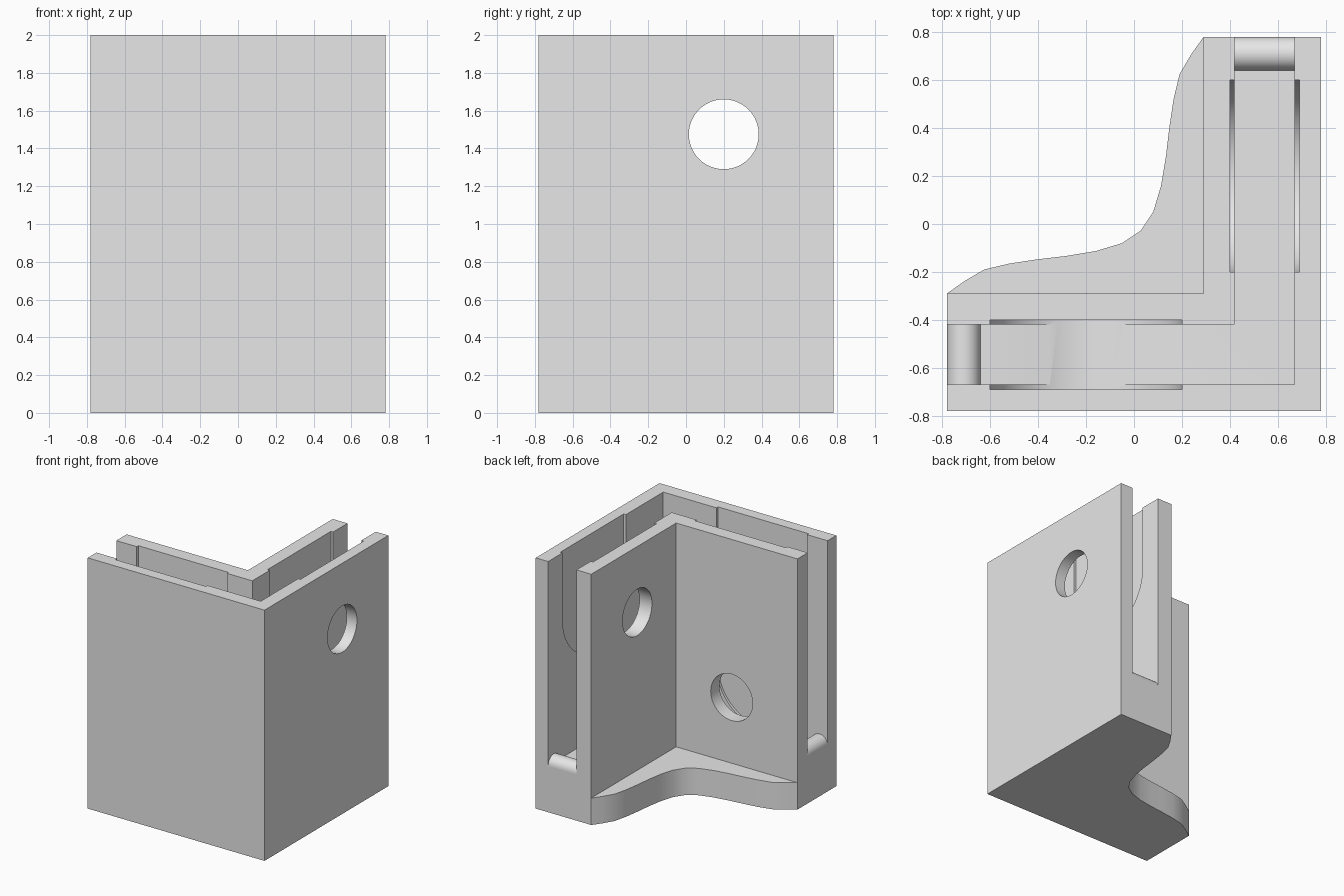
import bpy, bmesh
from math import pi, cos, sin

if "Cube" in bpy.data.objects:
    bpy.data.objects.remove(bpy.data.objects["Cube"])

HALF, HEIGHT = 0.78, 2.0
INNER, SLOT_IN, SLOT_OUT = 0.29, 0.42, 0.67   # wall faces measured from the centre
BASE_TOP, SLOT_FLOOR = 0.215, 0.37

grey = bpy.data.materials.new("plain_grey")
grey.use_nodes = True
colour = (0.8, 0.8, 0.8, 1)
grey.diffuse_color = colour
grey.node_tree.nodes["Principled BSDF"].inputs["Base Color"].default_value = colour


# Directions for extruding an outline (u, v) along w
def upright(u, v, w):
    return (u, v, w)


def side_arm(u, v, w):
    return (w, u, v)


def front_arm(u, v, w):
    return (-u, -w, v)


def prism(name, outline, low, high, place=upright):
    bm = bmesh.new()
    ends = [[bm.verts.new(place(u, v, w)) for u, v in outline] for w in (low, high)]
    bm.faces.new(ends[0])
    bm.faces.new(ends[1])
    n = len(outline)
    for i in range(n):
        j = (i + 1) % n
        bm.faces.new((ends[0][i], ends[0][j], ends[1][j], ends[1][i]))
    bmesh.ops.recalc_face_normals(bm, faces=bm.faces)
    mesh = bpy.data.meshes.new(name)
    bm.to_mesh(mesh)
    bm.free()
    mesh.materials.append(grey)
    obj = bpy.data.objects.new(name, mesh)
    bpy.context.collection.objects.link(obj)
    return obj


def select(obj):
    bpy.ops.object.select_all(action='DESELECT')
    obj.select_set(True)
    bpy.context.view_layer.objects.active = obj


def cut(target, cutter):
    mod = target.modifiers.new("cut", 'BOOLEAN')
    mod.operation = 'DIFFERENCE'
    mod.solver = 'EXACT'
    mod.object = cutter
    select(target)
    bpy.ops.object.modifier_apply(modifier=mod.name)
    bpy.data.objects.remove(cutter)


def arc(cu, cv, radius, start, end, steps):
    return [(cu + radius * cos(start + (end - start) * i / steps),
             cv + radius * sin(start + (end - start) * i / steps))
            for i in range(steps + 1)]


# Block with a wavy back edge, symmetric about the diagonal
wave = [(-HALF, -INNER), (-.71, -.24), (-.625, -.19), (-.52, -.165), (-.4, -.147),
        (-.28, -.133), (-.16, -.113), (-.05, -.08), (.028, -.028)]
wave += [(-y, -x) for x, y in reversed(wave[:-1])]
body = prism("corner_bracket", wave + [(HALF, HALF), (HALF, -HALF), (-HALF, -HALF)], 0, HEIGHT)

# Clear the space above the base shelf
cut(body, prism("shelf_cutter", [(-1, -INNER), (INNER, -INNER), (INNER, 1), (-1, 1)],
                BASE_TOP, 2.2))

# L-shaped slot between the walls
cut(body, prism("slot_cutter", [(-1, -SLOT_OUT), (SLOT_OUT, -SLOT_OUT), (SLOT_OUT, 1),
                                (SLOT_IN, 1), (SLOT_IN, -SLOT_IN), (-1, -SLOT_IN)],
                SLOT_FLOOR, 2.2))

# Round-bottomed recesses, bolt holes and slot end ridges on each arm
for label, place, hole_z, hole_end in (("side", side_arm, 1.475, 1.0),
                                       ("front", front_arm, 0.74, 0.55)):
    recess = arc(.2, hole_z, .4, pi, 2 * pi, 32) + [(.6, 2.2), (-.2, 2.2)]
    cut(body, prism("recess_cutter", recess, SLOT_IN - .02, SLOT_OUT + .02, place))
    hole = arc(.2, hole_z, .185, 0, 2 * pi, 48)[:-1]
    cut(body, prism("hole_cutter", hole, .2, hole_end, place))
    ridge = prism(label + "_slot_ridge", arc(.71, SLOT_FLOOR, .07, 0, pi, 20),
                  SLOT_IN, SLOT_OUT, place)
    select(ridge)
    bpy.ops.object.shade_smooth_by_angle()

select(body)
bpy.ops.object.shade_smooth_by_angle()
